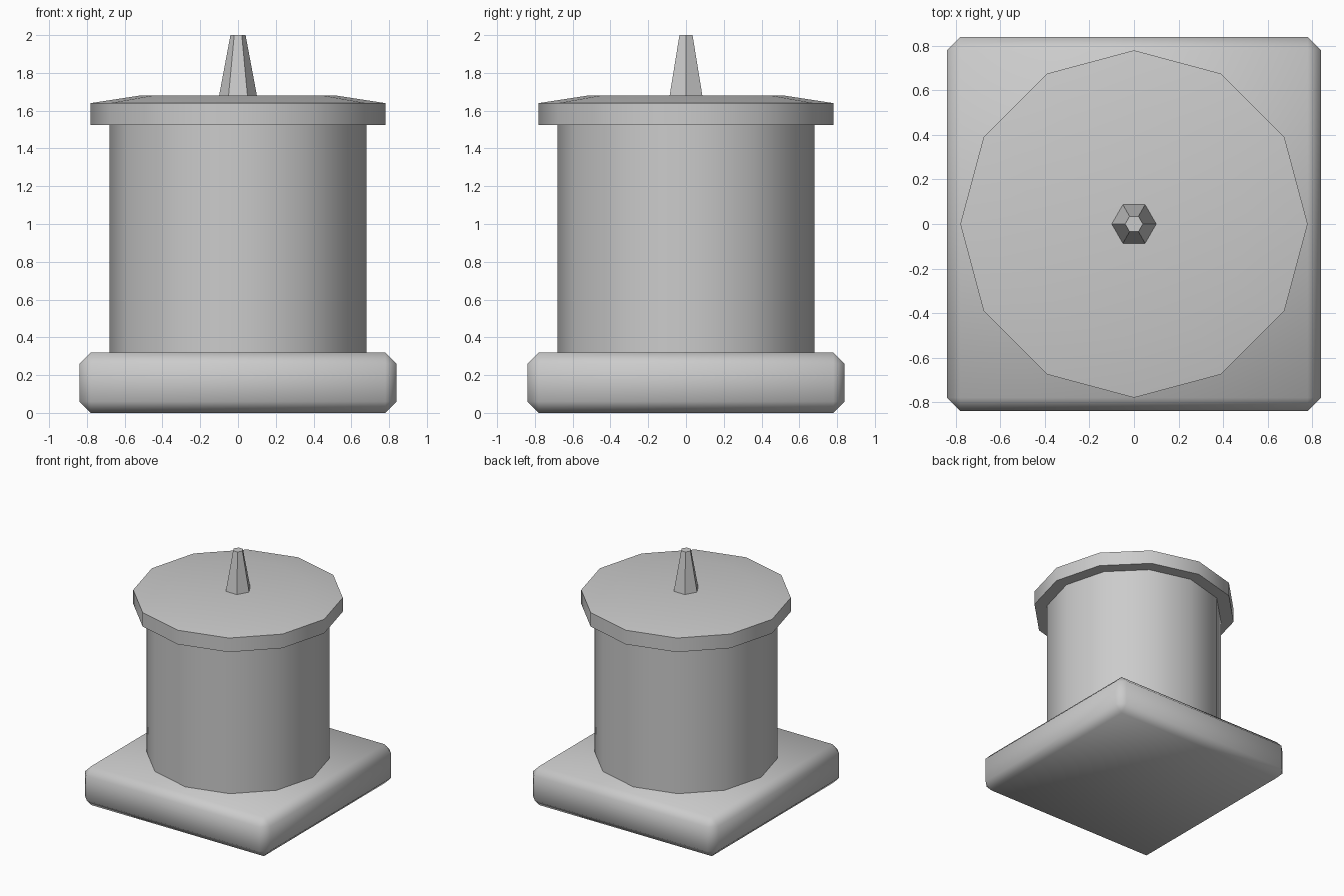
import bpy
import bmesh
import math

cube = bpy.data.objects.get("Cube")
if cube:
    bpy.data.objects.remove(cube, do_unlink=True)

# Single stone colour
GREY = (0.6, 0.6, 0.6, 1.0)
stone = bpy.data.materials.new("stone_grey")
stone.use_nodes = True
stone.diffuse_color = GREY
stone.node_tree.nodes["Principled BSDF"].inputs["Base Color"].default_value = GREY


def finish(name, bm):
    """Turn a bmesh into a shaded object with the stone material."""
    bmesh.ops.recalc_face_normals(bm, faces=bm.faces)
    mesh = bpy.data.meshes.new(name)
    bm.to_mesh(mesh)
    bm.free()
    mesh.materials.append(stone)
    obj = bpy.data.objects.new(name, mesh)
    bpy.context.collection.objects.link(obj)
    bpy.ops.object.select_all(action='DESELECT')
    obj.select_set(True)
    bpy.context.view_layer.objects.active = obj
    bpy.ops.object.shade_smooth_by_angle(angle=math.radians(50))
    return obj


def turned(name, profile, sides):
    """Stack polygon rings of (radius, height) with a corner on +x, and cap the ends."""
    bm = bmesh.new()
    rings = []
    for radius, z in profile:
        angles = [math.tau * i / sides for i in range(sides)]
        rings.append([bm.verts.new((radius * math.cos(a), radius * math.sin(a), z))
                      for a in angles])
    for low, high in zip(rings, rings[1:]):
        for i in range(sides):
            j = (i + 1) % sides
            bm.faces.new((low[i], low[j], high[j], high[i]))
    bm.faces.new(rings[0])
    bm.faces.new(rings[-1])
    return finish(name, bm)


# Square plinth with chamfered edges
bm = bmesh.new()
bmesh.ops.create_cube(bm, size=1)
bmesh.ops.scale(bm, vec=(1.68, 1.68, 0.32), verts=bm.verts)
bmesh.ops.translate(bm, vec=(0, 0, 0.16), verts=bm.verts)
bmesh.ops.bevel(bm, geom=bm.edges[:], offset=0.06, segments=1, affect='EDGES')
finish("plinth", bm)

# Twelve-sided drum, overhanging lid and tapered spike
turned("drum", [(0.68, 0.32), (0.68, 1.525)], 12)
turned("lid", [(0.78, 1.525), (0.78, 1.64), (0.52, 1.68)], 12)
turned("spike", [(0.1, 1.68), (0.04, 2.0)], 6)
